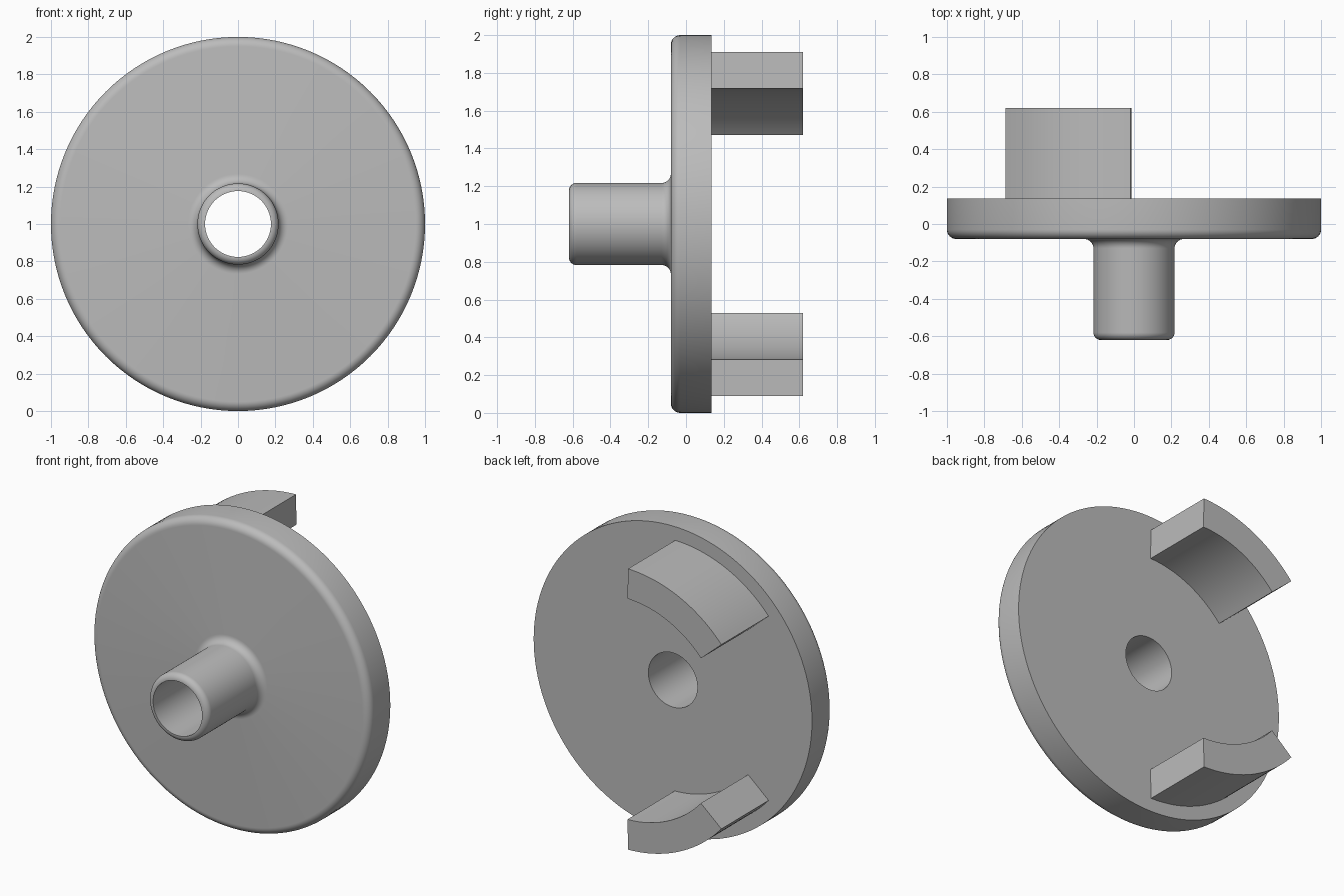
import bpy, bmesh
from math import sin, cos, pi, radians

if "Cube" in bpy.data.objects:
    bpy.data.objects.remove(bpy.data.objects["Cube"])

grey = bpy.data.materials.new("light_grey")
grey.use_nodes = True
grey.diffuse_color = (0.5, 0.5, 0.5, 1)
grey.node_tree.nodes["Principled BSDF"].inputs["Base Color"].default_value = (0.5, 0.5, 0.5, 1)

FRONT, FACE, BACK, TIP = -0.62, -0.08, 0.135, 0.62
HOLE, HUB, DISC = 0.176, 0.217, 1.0
FILLET, ROUND = 0.05, 0.04


def add_object(name, bm):
    bmesh.ops.recalc_face_normals(bm, faces=bm.faces[:])
    mesh = bpy.data.meshes.new(name)
    bm.to_mesh(mesh)
    bm.free()
    mesh.materials.append(grey)
    ob = bpy.data.objects.new(name, mesh)
    bpy.context.collection.objects.link(ob)
    bpy.ops.object.select_all(action='DESELECT')
    bpy.context.view_layer.objects.active = ob
    ob.select_set(True)
    bpy.ops.object.shade_smooth_by_angle(angle=radians(30))
    return ob


def corner(r, y, radius, start, end, steps=8):
    """Quarter round in the radius / depth plane."""
    angles = [radians(start + (end - start) * i / steps) for i in range(steps + 1)]
    return [(r + radius * cos(a), y + radius * sin(a)) for a in angles]


def sweep(name, profile, start, end, steps, closed):
    """Turn a closed (radius, depth) profile about the disc axis; angles run from the top towards -x."""
    bm = bmesh.new()
    rings = []
    for i in range(steps if closed else steps + 1):
        a = start + (end - start) * i / steps
        rings.append([bm.verts.new((-r * sin(a), y, 1 + r * cos(a))) for r, y in profile])
    n = len(profile)
    for i in range(steps):
        a, b = rings[i], rings[(i + 1) % len(rings)]
        for j in range(n):
            k = (j + 1) % n
            bm.faces.new((a[j], a[k], b[k], b[j]))
    if not closed:
        bm.faces.new(rings[0])
        bm.faces.new(rings[-1])
    return add_object(name, bm)


# Flanged disc with hollow hub, filleted at the root and rounded at the rims
profile = [(HOLE, BACK), (HOLE, FRONT)]
profile += corner(HUB - ROUND, FRONT + ROUND, ROUND, -90, 0)
profile += corner(HUB + FILLET, FACE - FILLET, FILLET, 180, 90)
profile += corner(DISC - FILLET, FACE + FILLET, FILLET, -90, 0)
profile.append((DISC, BACK))
sweep("disc_and_hub", profile, 0, 2 * pi, 128, True)

# Two curved lugs on the back, mirrored above and below the axis
lug = [(0.717, BACK - 0.01), (0.912, BACK - 0.01), (0.912, TIP), (0.717, TIP)]
near, far = radians(1.1), radians(49)
sweep("upper_lug", lug, near, far, 24, False)
sweep("lower_lug", lug, pi - near, pi - far, 24, False)
